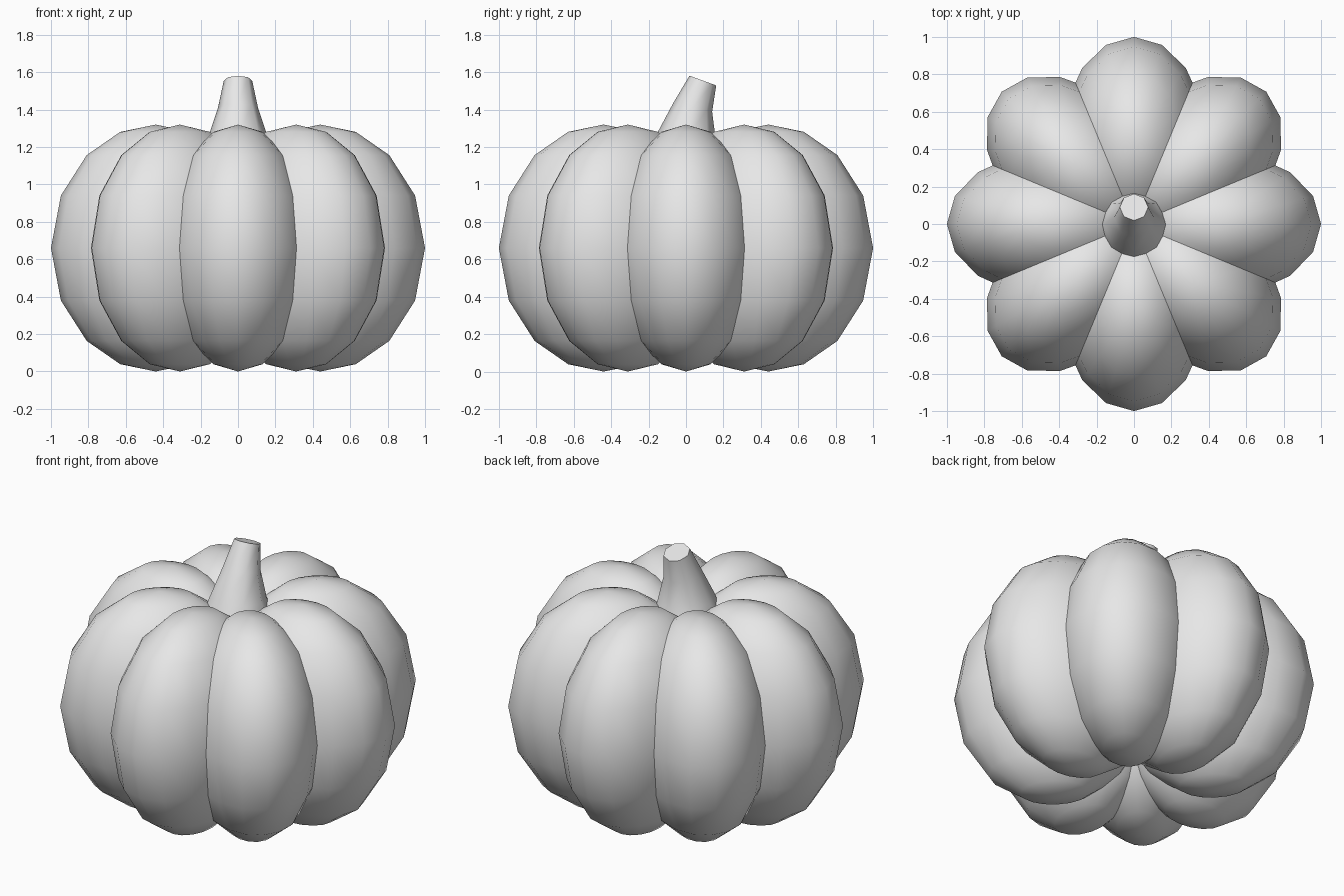
import bpy, bmesh, math
from mathutils import Matrix, Vector

cube = bpy.data.objects.get("Cube")
if cube:
    bpy.data.objects.remove(cube, do_unlink=True)

grey = bpy.data.materials.new("plain grey")
grey.use_nodes = True
grey.diffuse_color = (0.8, 0.8, 0.8, 1)
grey.node_tree.nodes["Principled BSDF"].inputs["Base Color"].default_value = (0.8, 0.8, 0.8, 1)


def finish(bm, name, angle):
    """Turn a bmesh into a smooth shaded object."""
    bmesh.ops.recalc_face_normals(bm, faces=bm.faces)
    mesh = bpy.data.meshes.new(name)
    bm.to_mesh(mesh)
    bm.free()
    mesh.materials.append(grey)
    obj = bpy.data.objects.new(name, mesh)
    bpy.context.collection.objects.link(obj)
    bpy.ops.object.select_all(action='DESELECT')
    obj.select_set(True)
    bpy.context.view_layer.objects.active = obj
    bpy.ops.object.shade_smooth_by_angle(angle=math.radians(angle))
    return obj


# Ribs: eight overlapping ellipsoids around the centre
RIBS = 8
for i in range(RIBS):
    bm = bmesh.new()
    bmesh.ops.create_uvsphere(bm, u_segments=16, v_segments=8, radius=1)
    for v in bm.verts:
        # Shift the rings slightly towards the poles
        lat = math.asin(max(-1, min(1, v.co.z)))
        lat += math.radians(3.8) * math.sin(2 * lat)
        lon = math.atan2(v.co.y, v.co.x)
        v.co = (0.44 + 0.56 * math.cos(lat) * math.cos(lon),
                0.39 * math.cos(lat) * math.sin(lon),
                0.66 + 0.66 * math.sin(lat))
    bm.transform(Matrix.Rotation(math.tau * i / RIBS, 4, 'Z'))
    finish(bm, f"pumpkin_rib_{i + 1}", 60)

# Stem: octagonal rings as (y, z, radius, lean in degrees)
rings = [(-0.01, 1.12, 0.21, 0), (0, 1.25, 0.16, 5),
         (0.035, 1.41, 0.107, 12), (0.09, 1.555, 0.076, 20)]
SIDES = 8
bm = bmesh.new()
loops = []
for y, z, radius, lean in rings:
    tilt = Matrix.Rotation(-math.radians(lean), 3, 'X')
    loop = []
    for k in range(SIDES):
        a = math.tau * k / SIDES
        point = tilt @ Vector((radius * math.cos(a), radius * math.sin(a), 0))
        loop.append(bm.verts.new(point + Vector((0, y, z))))
    loops.append(loop)
for low, high in zip(loops, loops[1:]):
    for k in range(SIDES):
        n = (k + 1) % SIDES
        bm.faces.new((low[k], low[n], high[n], high[k]))
bm.faces.new(loops[0])
bm.faces.new(loops[-1])
finish(bm, "stem", 50)
